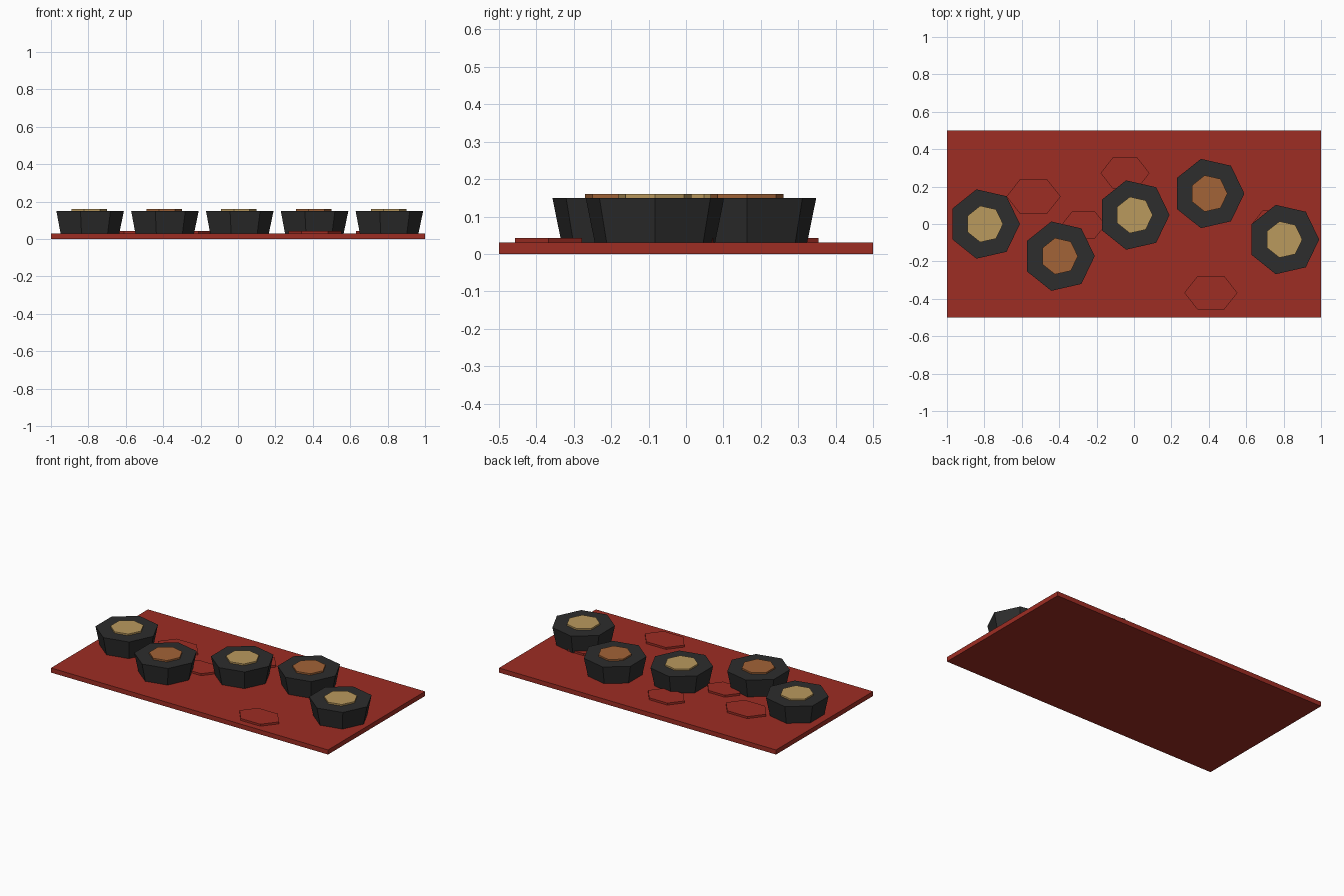
import bpy
import bmesh
from mathutils import Matrix

cube = bpy.data.objects.get("Cube")
if cube:
    bpy.data.objects.remove(cube, do_unlink=True)


def material(name, rgb):
    mat = bpy.data.materials.new(name)
    mat.use_nodes = True
    colour = (*rgb, 1.0)
    mat.diffuse_color = colour
    mat.node_tree.nodes["Principled BSDF"].inputs["Base Color"].default_value = colour
    return mat


RED = material("brick red", (0.34, 0.026, 0.017))
BLACK = material("charcoal", (0.026, 0.026, 0.026))
TAN = material("pale brass", (0.49, 0.32, 0.11))
COPPER = material("copper", (0.36, 0.125, 0.038))


def finish(name, bm, mat):
    mesh = bpy.data.meshes.new(name)
    bm.to_mesh(mesh)
    bm.free()
    mesh.materials.append(mat)
    obj = bpy.data.objects.new(name, mesh)
    bpy.context.collection.objects.link(obj)
    return obj


def prism(name, sides, centre, z0, z1, r0, r1, mat, squash=1.0):
    """Tapered prism with one corner pointing along +x."""
    bm = bmesh.new()
    bmesh.ops.create_cone(bm, cap_ends=True, segments=sides,
                          radius1=r0, radius2=r1, depth=z1 - z0)
    # Turn whichever corner comes first onto the +x axis
    first = max(bm.verts, key=lambda v: v.co.x).co.to_2d()
    turn = first.angle_signed((1, 0)) if first.length else 0
    bmesh.ops.rotate(bm, verts=bm.verts, matrix=Matrix.Rotation(-turn, 3, "Z"))
    bmesh.ops.scale(bm, vec=(1, squash, 1), verts=bm.verts)
    bmesh.ops.translate(bm, vec=(*centre, (z0 + z1) / 2), verts=bm.verts)
    return finish(name, bm, mat)


# Flat base slab
BASE_TOP = 0.03
bm = bmesh.new()
bmesh.ops.create_cube(bm, size=1)
bmesh.ops.scale(bm, vec=(2, 1, BASE_TOP), verts=bm.verts)
bmesh.ops.translate(bm, vec=(0, 0, BASE_TOP / 2), verts=bm.verts)
finish("base_slab", bm, RED)

# Seven-sided pots, each with a raised disc, alternating in colour
pots = [(-0.8, 0), (-0.4, -0.172), (0, 0.048), (0.4, 0.163), (0.8, -0.083)]
for i, centre in enumerate(pots):
    prism(f"pot_{i + 1}", 7, centre, BASE_TOP, 0.15, 0.165, 0.19, BLACK)
    prism(f"pot_disc_{i + 1}", 7, centre, 0.145, 0.16, 0.1, 0.1,
          COPPER if i % 2 else TAN)

# Low six-sided patches scattered on the slab: centre, radius
patches = [((-0.537, 0.147), 0.145), ((-0.048, 0.272), 0.131),
           ((-0.27, -0.005), 0.118), ((0.411, -0.368), 0.142),
           ((0.745, 0), 0.115)]
for i, (centre, radius) in enumerate(patches):
    prism(f"ground_patch_{i + 1}", 6, centre, BASE_TOP - 0.005, 0.043,
          radius, radius, RED, squash=0.73)
